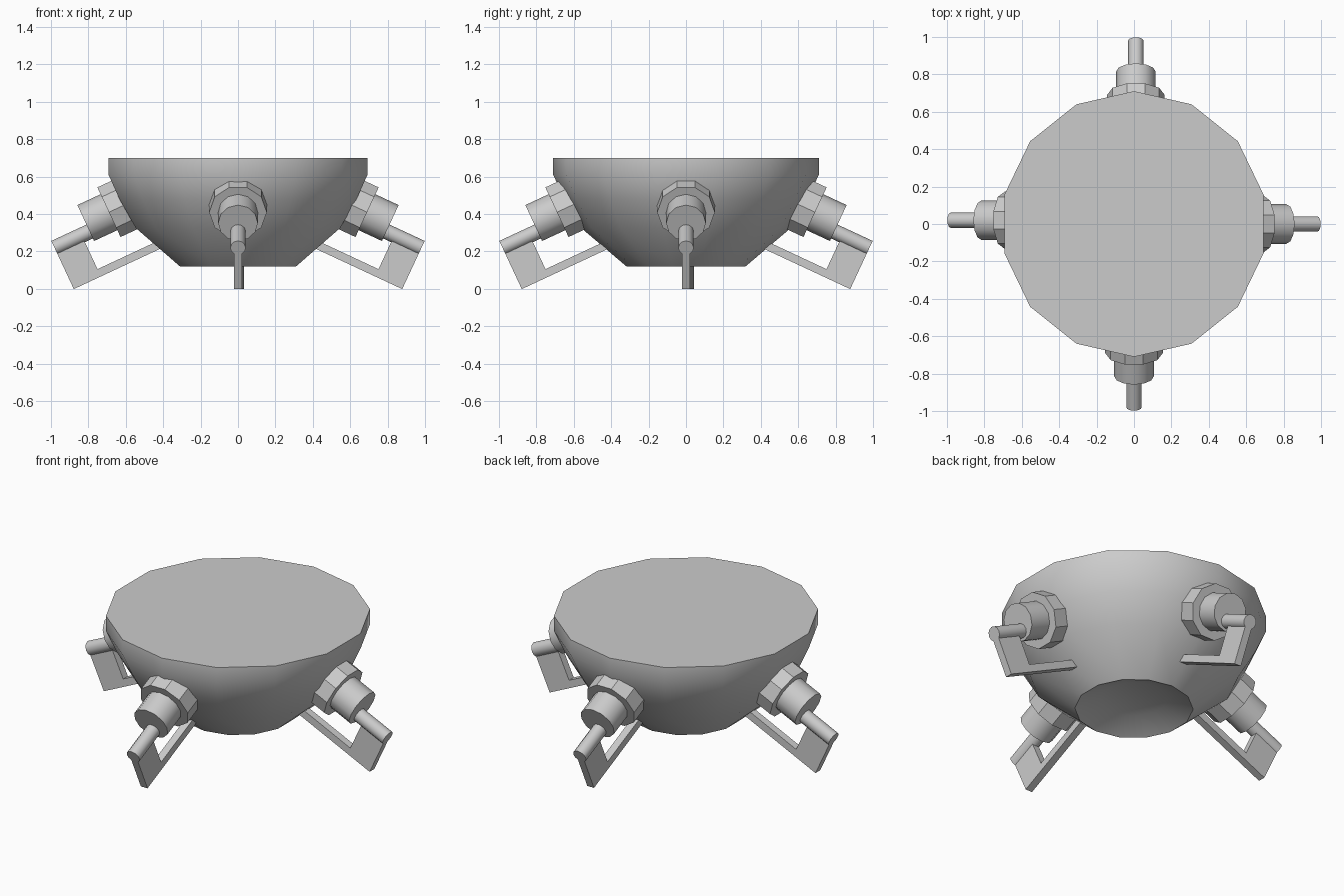
import bpy, bmesh, math
from mathutils import Matrix, Vector

if "Cube" in bpy.data.objects:
    bpy.data.objects.remove(bpy.data.objects["Cube"])


def finish(name, bm, matrix, smooth=True):
    bmesh.ops.transform(bm, matrix=matrix, verts=bm.verts)
    bmesh.ops.recalc_face_normals(bm, faces=bm.faces)
    mesh = bpy.data.meshes.new(name)
    bm.to_mesh(mesh)
    bm.free()
    obj = bpy.data.objects.new(name, mesh)
    bpy.context.collection.objects.link(obj)
    if smooth:
        bpy.ops.object.select_all(action='DESELECT')
        obj.select_set(True)
        bpy.context.view_layer.objects.active = obj
        bpy.ops.object.shade_smooth_by_angle(angle=math.radians(32))
    return obj


def lathe(name, profile, sides, matrix=Matrix()):
    """Closed solid turned around z from (radius, height) points, first vertex on +y."""
    bm = bmesh.new()
    rings = []
    for r, h in profile:
        rings.append([bm.verts.new((r * math.sin(2 * math.pi * i / sides),
                                    r * math.cos(2 * math.pi * i / sides), h))
                      for i in range(sides)])
    for a, b in zip(rings, rings[1:]):
        for i in range(sides):
            j = (i + 1) % sides
            bm.faces.new((a[i], a[j], b[j], b[i]))
    bm.faces.new(rings[0])
    bm.faces.new(rings[-1])
    return finish(name, bm, matrix)


def plate(name, outline, thickness, matrix):
    """Flat outline in the local x-z plane, given thickness along y."""
    bm = bmesh.new()
    face = bm.faces.new([bm.verts.new((x, -thickness / 2, z)) for x, z in outline])
    ext = bmesh.ops.extrude_face_region(bm, geom=[face])
    verts = [g for g in ext["geom"] if isinstance(g, bmesh.types.BMVert)]
    bmesh.ops.translate(bm, vec=(0, thickness, 0), verts=verts)
    return finish(name, bm, matrix, smooth=False)


# Bowl-shaped body with a shallow recess underneath
lathe("bowl_body", [(0.18, 0.18), (0.318, 0.12), (0.56, 0.325), (0.65, 0.48),
                    (0.71, 0.61), (0.71, 0.70)], 14)

# Tilted frame of one arm: x = down, y = sideways, z = outward
tilt = math.radians(25)
c, s = math.cos(tilt), math.sin(tilt)
frame = Matrix(((-s, 0, c, 0.69), (0, 1, 0, 0), (-c, 0, -s, 0.41), (0, 0, 0, 1)))

ROD_X, ROD_END = 0.05, 0.344
outline = [(0, 0), (0.243, 0), (0.243, -0.515), (0.2, -0.515), (0.2, -0.16), (0, -0.16)]
outline = [(x + ROD_X, z + ROD_END) for x, z in outline]

# Four arms, each with its small sideways offset
sides = {"right": (0, (0, 0)), "back": (90, (0.01, 0)),
         "left": (180, (0, 0.02)), "front": (270, (0, 0))}
for side, (angle, (dx, dy)) in sides.items():
    m = Matrix.Translation(Vector((dx, dy, 0))) @ Matrix.Rotation(math.radians(angle), 4, 'Z') @ frame
    lathe(side + "_collar", [(0.154, -0.14), (0.154, 0)], 10, m)
    lathe(side + "_socket", [(0.106, -0.1), (0.106, 0.137)], 12, m)
    lathe(side + "_rod", [(0.041, 0.08), (0.041, ROD_END)], 12,
          m @ Matrix.Translation((ROD_X, 0, 0)))
    plate(side + "_foot_bracket", outline, 0.044, m)
